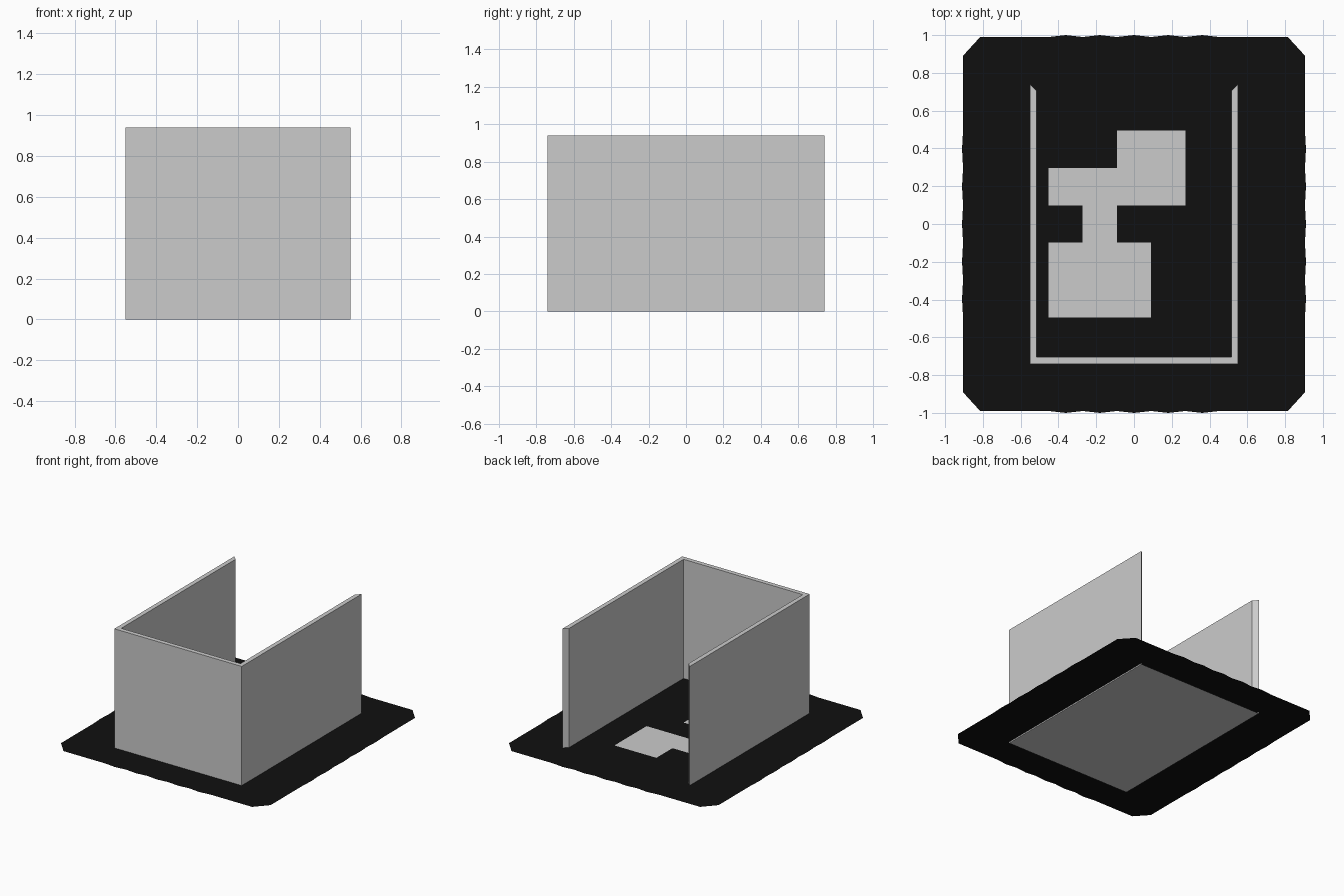
import bpy, bmesh
from math import floor

if "Cube" in bpy.data.objects:
    bpy.data.objects.remove(bpy.data.objects["Cube"])

W, D, H, T = 0.55, 0.74, 0.94, 0.035   # room half width, half depth, height, wall thickness


def material(name, value):
    m = bpy.data.materials.new(name)
    m.diffuse_color = (value, value, value, 1)
    m.use_nodes = True
    m.node_tree.nodes["Principled BSDF"].inputs["Base Color"].default_value = m.diffuse_color
    return m


def finish(bm, name, mats=()):
    me = bpy.data.meshes.new(name)
    bm.to_mesh(me)
    bm.free()
    for m in mats:
        me.materials.append(m)
    ob = bpy.data.objects.new(name, me)
    bpy.context.collection.objects.link(ob)
    return ob


def prism(name, outline, height):
    bm = bmesh.new()
    face = bm.faces.new([bm.verts.new((x, y, 0)) for x, y in outline])
    top = bmesh.ops.extrude_face_region(bm, geom=[face])["geom"]
    bmesh.ops.translate(bm, vec=(0, 0, height),
                        verts=[g for g in top if isinstance(g, bmesh.types.BMVert)])
    bmesh.ops.recalc_face_normals(bm, faces=bm.faces)
    return finish(bm, name)


# Three walls open at the back, with mitred wall ends
w, d = W - T, D - T
prism("walls", [(-W, -D), (W, -D), (W, D), (w, d), (w, -d), (-w, -d), (-w, d), (-W, D)], H)

# Underside of the room
bm = bmesh.new()
bm.faces.new([bm.verts.new((x, y, 0)) for x, y in [(-W, -D), (-W, D), (W, D), (W, -D)]])
finish(bm, "base_sheet")

# Thin dark ground sheet: fine grid with clipped corners and a slightly wavy rim
N, SX, SY = 10, 0.0905, 0.099
PALE = ["..##", "####", ".#..", "###.", "###."]   # pale patches, back row first
bm = bmesh.new()
grid = {}
for i in range(-N, N + 1):
    for j in range(-N, N + 1):
        if abs(i) == N and abs(j) == N:
            continue
        x, y = i * SX, j * SY
        if abs(j) == N and abs(i) <= 4 and i % 2 == 0:
            y *= 1.0 / 0.99
        if abs(i) == N and abs(j) <= 4 and j % 2 == 0:
            x *= 1.006
        grid[i, j] = bm.verts.new((x, y, 0.01))
for i in range(-N, N):
    for j in range(-N, N):
        keys = [(i, j), (i + 1, j), (i + 1, j + 1), (i, j + 1)]
        face = bm.faces.new([grid[k] for k in keys if k in grid])
        col, row = floor((i + 5) / 2), floor((4 - j) / 2)
        if 0 <= row < 5 and 0 <= col < 4 and PALE[row][col] == "#":
            face.material_index = 1
finish(bm, "ground_sheet", [material("black", 0.005), material("pale_grey", 0.6)])
